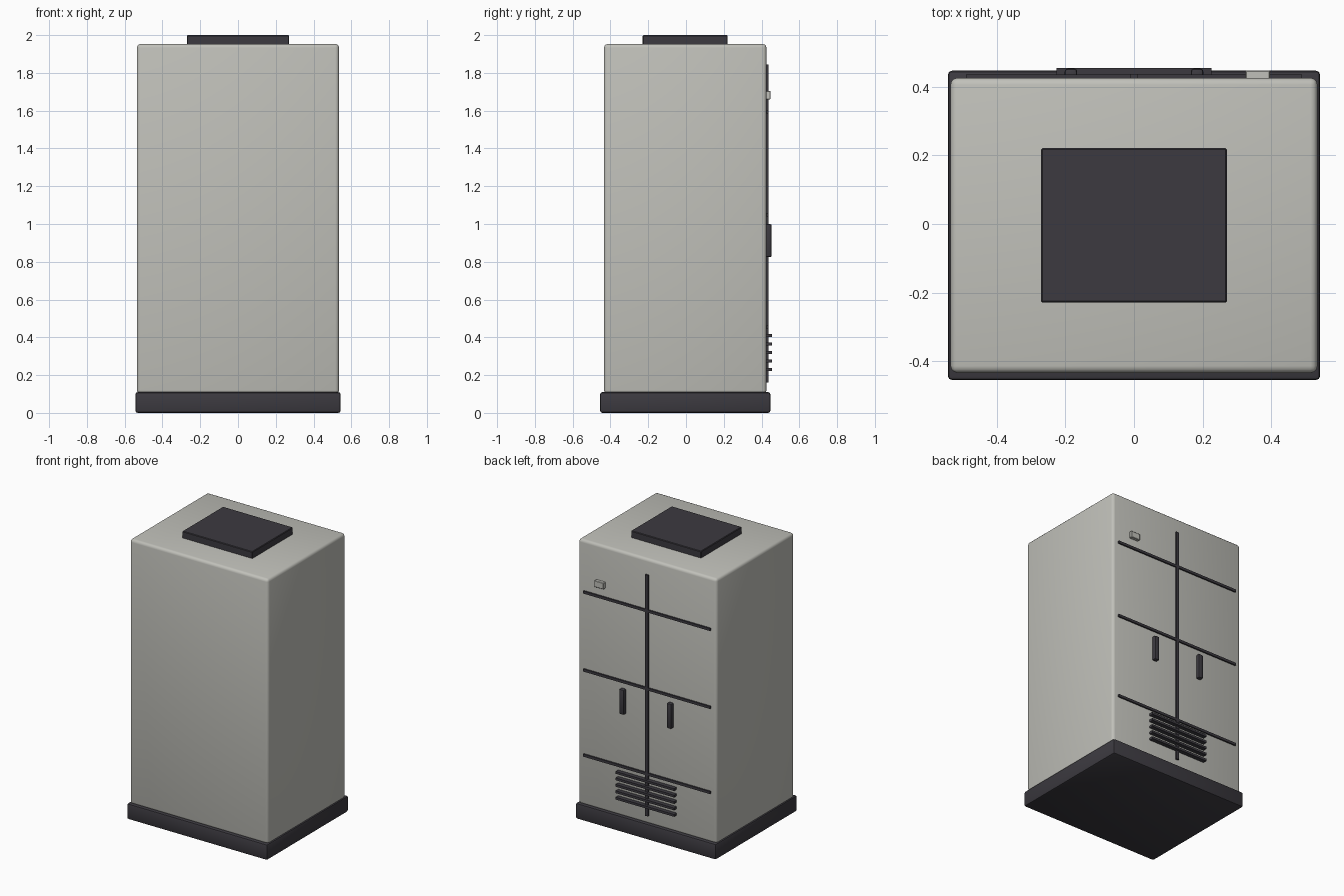
import bpy

cube = bpy.data.objects.get("Cube")
if cube:
    bpy.data.objects.remove(cube, do_unlink=True)


def material(name, rgb):
    mat = bpy.data.materials.new(name)
    mat.use_nodes = True
    colour = (*rgb, 1)
    mat.diffuse_color = colour
    mat.node_tree.nodes["Principled BSDF"].inputs["Base Color"].default_value = colour
    return mat


LIGHT = material("warm light grey", (0.53, 0.53, 0.49))
DARK = material("charcoal", (0.045, 0.042, 0.051))


def box(name, x, y, z, mat, bevel=0.0, segments=2):
    """Bevelled box from (min, max) extents on each axis."""
    spans = (x, y, z)
    bpy.ops.mesh.primitive_cube_add(size=1, location=[(a + b) / 2 for a, b in spans])
    obj = bpy.context.object
    obj.name = name
    obj.scale = [b - a for a, b in spans]
    bpy.ops.object.transform_apply(location=False, rotation=False, scale=True)
    obj.data.materials.append(mat)
    if bevel:
        mod = obj.modifiers.new("rounded edges", "BEVEL")
        mod.width = bevel
        mod.segments = segments
        bpy.ops.object.modifier_apply(modifier=mod.name)
        bpy.ops.object.shade_smooth_by_angle()
    return obj


MID = -0.004      # depth centre of the cabinet
BACK = 0.426      # door side of the cabinet
INNER = BACK - 0.01

# Main volumes
box("plinth", (-0.543, 0.543), (MID - 0.451, MID + 0.451), (0, 0.11), DARK, 0.012)
box("cabinet", (-0.535, 0.535), (MID - 0.43, BACK), (0.1, 1.953), LIGHT, 0.02, 3)
box("top_cap", (-0.271, 0.271), (MID - 0.225, MID + 0.225), (1.94, 2), DARK, 0.004, 1)

# Door and drawer seams
box("door_seam", (-0.011, 0.011), (INNER, 0.438), (0.16, 1.845), DARK)
for i, z in enumerate((0.453, 1.048, 1.593)):
    box(f"cross_seam_{i + 1}", (-0.49, 0.49), (INNER, 0.436), (z - 0.009, z + 0.009), DARK)

# Door handles
for side, x in (("left", 0.184), ("right", -0.184)):
    box(f"{side}_handle", (x - 0.018, x + 0.018), (INNER, 0.453), (0.825, 1.0), DARK, 0.008)

# Vent slats
for i in range(5):
    z = 0.23 + i * 0.045
    box(f"vent_slat_{i + 1}", (-0.226, 0.226), (INNER, 0.455), (z - 0.008, z + 0.008), DARK)

# Small blank plate
box("blank_plate", (0.325, 0.397), (INNER, 0.448), (1.66, 1.705), LIGHT, 0.003, 1)
